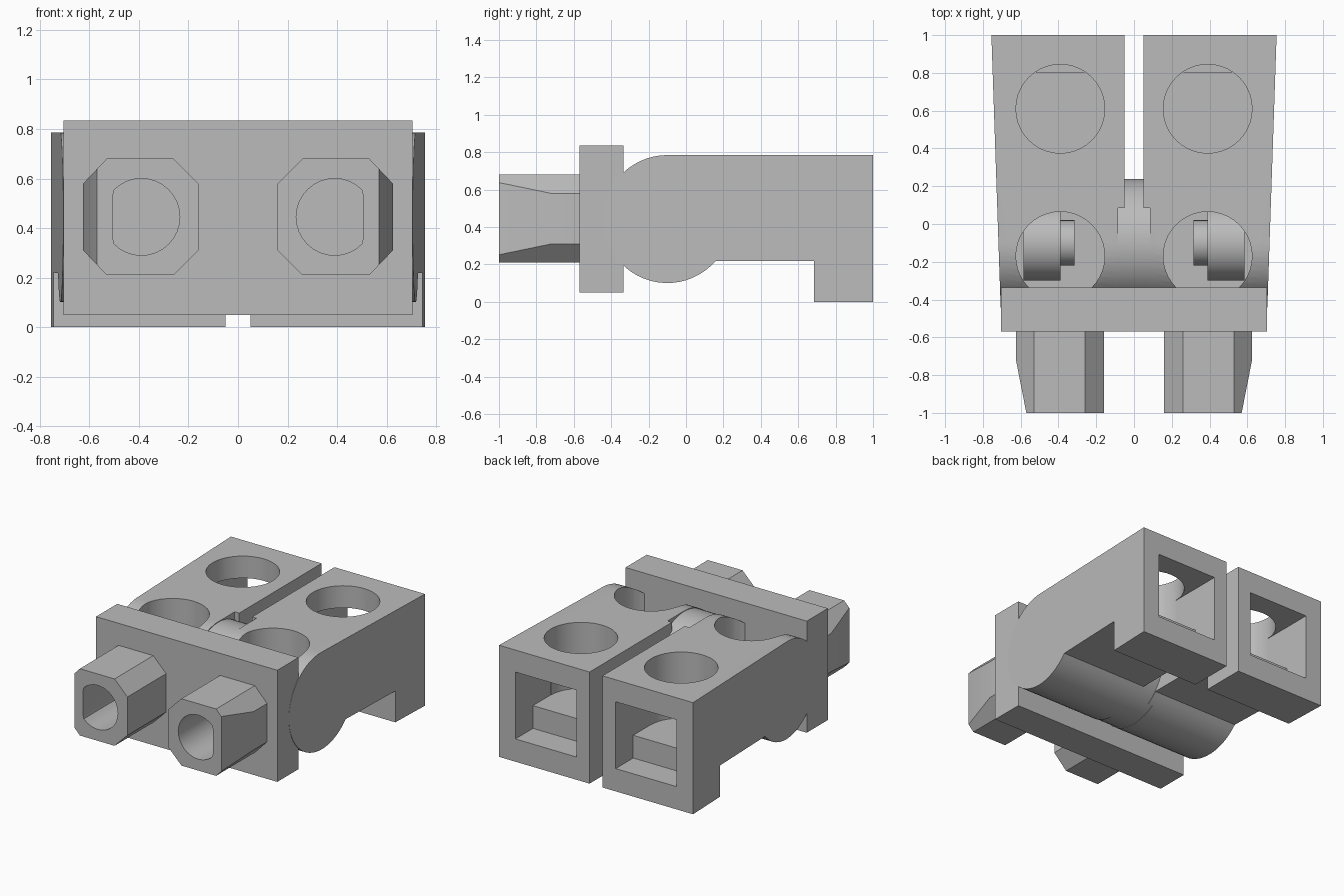
import bpy, bmesh, math
from mathutils import Vector

if "Cube" in bpy.data.objects:
    bpy.data.objects.remove(bpy.data.objects["Cube"], do_unlink=True)

grey = bpy.data.materials.new("plain_grey")
grey.use_nodes = True
grey.diffuse_color = (0.5, 0.5, 0.5, 1)
grey.node_tree.nodes["Principled BSDF"].inputs["Base Color"].default_value = (0.5, 0.5, 0.5, 1)

AXLE_Y, AXLE_Z, AXLE_R = -0.10, 0.443, 0.342   # hinge axle
CX = 0.39                                      # centre of each socket and peg


def prism(name, outline, axis, start, end):
    """Extrude a 2D outline along x, y or z."""
    place = {"x": lambda a, b, t: (t, a, b),
             "y": lambda a, b, t: (a, t, b),
             "z": lambda a, b, t: (a, b, t)}[axis]
    bm = bmesh.new()
    base = bm.faces.new([bm.verts.new(place(a, b, start)) for a, b in outline])
    moved = bmesh.ops.extrude_face_region(bm, geom=[base])["geom"]
    shift = Vector(place(0, 0, end - start))
    bmesh.ops.translate(bm, vec=shift, verts=[v for v in moved if isinstance(v, bmesh.types.BMVert)])
    bmesh.ops.recalc_face_normals(bm, faces=bm.faces)
    mesh = bpy.data.meshes.new(name)
    bm.to_mesh(mesh)
    bm.free()
    mesh.materials.append(grey)
    obj = bpy.data.objects.new(name, mesh)
    bpy.context.collection.objects.link(obj)
    return obj


def circle(a, b, r, n=40, first=0, last=360):
    steps = n if last - first == 360 else n + 1
    angles = [math.radians(first + (last - first) * i / n) for i in range(steps)]
    return [(a + r * math.cos(t), b + r * math.sin(t)) for t in angles]


def rect(a0, b0, a1, b1):
    return [(a0, b0), (a1, b0), (a1, b1), (a0, b1)]


def apply(obj, kind, **settings):
    mod = obj.modifiers.new(kind.title(), kind)
    for key, value in settings.items():
        setattr(mod, key, value)
    bpy.context.view_layer.objects.active = obj
    bpy.ops.object.modifier_apply(modifier=mod.name)


def cut(obj, cutters):
    for c in cutters:
        c.hide_render = True
        apply(obj, "BOOLEAN", operation="DIFFERENCE", solver="EXACT", object=c)
        bpy.data.objects.remove(c, do_unlink=True)


def finish(obj, mirror=True):
    if mirror:
        apply(obj, "MIRROR", use_mirror_merge=False)
    bpy.ops.object.select_all(action="DESELECT")
    obj.select_set(True)
    bpy.context.view_layer.objects.active = obj
    bpy.ops.object.shade_smooth_by_angle(angle=math.radians(30))


# Arms: rounded front, stepped foot at the back, outer side flaring backwards
outline = circle(AXLE_Y, AXLE_Z, AXLE_R, 36, 90, 319)
outline += [(0.685, 0.22), (0.685, 0), (1, 0), (1, 0.785)]
arm = prism("arms", outline, "x", 0.05, 0.755)
for v in arm.data.vertices:
    if v.co.x > 0.5:
        v.co.x = 0.755 - 0.034 * (1 - v.co.y)
cut(arm, [
    prism("hub_slot", rect(-0.2, -1, 0.085, 0.085), "z", -0.5, 1),
    prism("rear_hole", circle(CX, 0.61, 0.235), "z", 0.32, 1),
    prism("front_hole", circle(CX, -0.17, 0.235), "z", 0.25, 1),
    prism("window", rect(CX - 0.237, 0.16, CX + 0.237, 0.63), "y", 0.805, 1.2),
    prism("window_ledge", rect(CX - 0.237, 0.32, CX + 0.237, 0.63), "y", 0.61, 1.1),
])
finish(arm)

# Hinge core between the arms
finish(prism("hinge_core", circle(AXLE_Y, AXLE_Z, 0.338, 64), "x", -0.088, 0.088), False)

# Stepped pins seen inside the front holes
finish(prism("wide_pins", circle(AXLE_Y, AXLE_Z, 0.2), "x", CX, 0.585))
finish(prism("narrow_pins", circle(AXLE_Y, AXLE_Z, 0.12), "x", 0.315, CX))

# Front plate
finish(prism("front_plate", rect(-0.705, -0.57, 0.705, -0.335), "z", 0.05, 0.835), False)

# Pegs: chamfered blocks, outer side tapered at the tip, D-shaped bore
peg = prism("pegs", [(0.26, 0.21), (0.53, 0.21), (0.625, 0.31), (0.625, 0.58),
                     (0.53, 0.68), (0.26, 0.68), (0.16, 0.58), (0.16, 0.31)], "y", -1, -0.56)
bore = [(min(x, 0.505), z) for x, z in circle(CX, 0.445, 0.155, 32)]
cut(peg, [
    prism("tip_taper", [(0.625, -0.72), (0.57, -1), (0.55, -1.1), (0.9, -1.1), (0.9, -0.72)], "z", 0, 1),
    prism("bore", bore, "y", -1.2, -0.5),
])
finish(peg)
